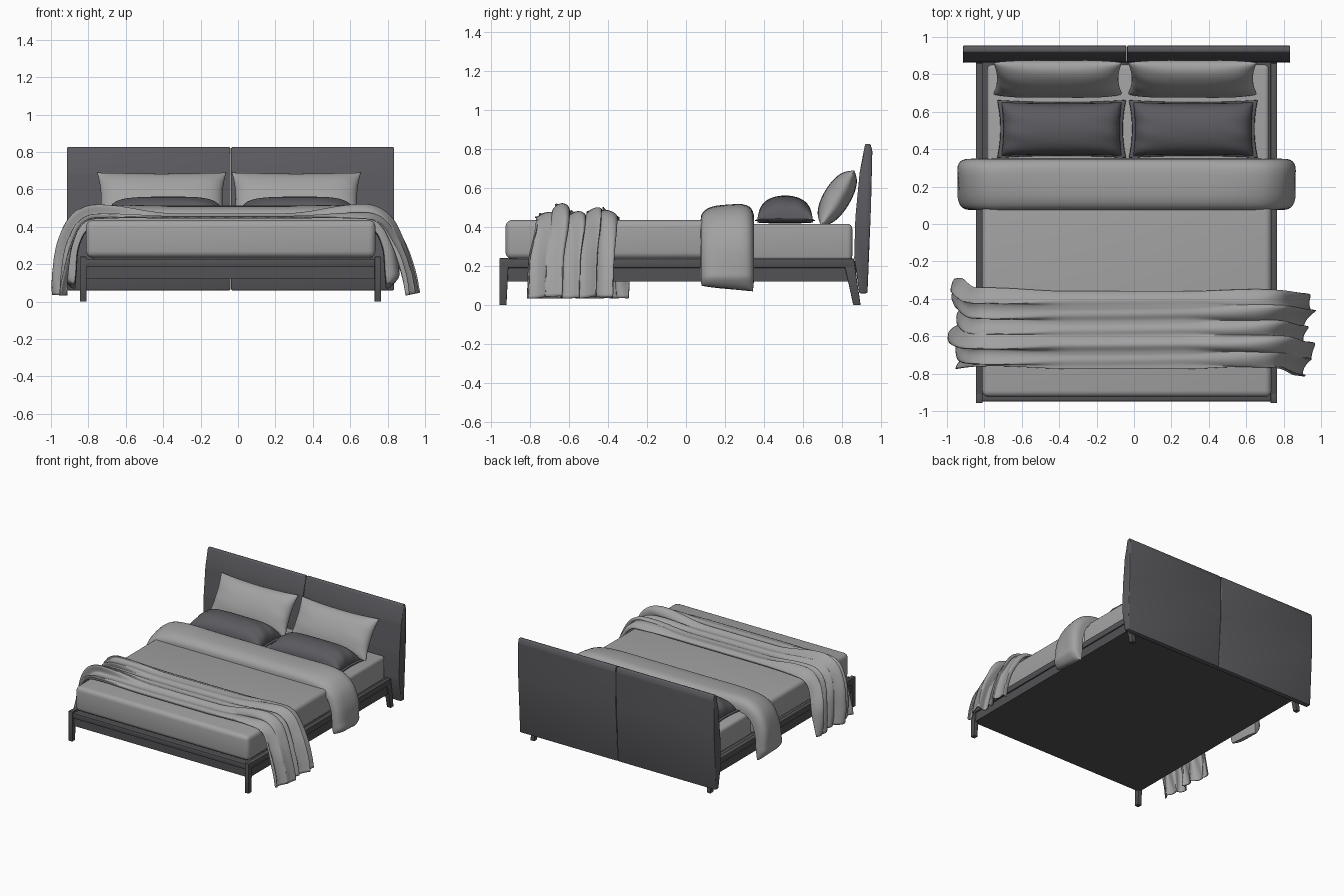
import bpy, bmesh, math
from mathutils import Vector, Matrix

if "Cube" in bpy.data.objects:
    bpy.data.objects.remove(bpy.data.objects["Cube"])


def material(name, rgb):
    m = bpy.data.materials.new(name)
    m.diffuse_color = (*rgb, 1)
    m.use_nodes = True
    m.node_tree.nodes["Principled BSDF"].inputs["Base Color"].default_value = m.diffuse_color
    return m


LINEN = material("light linen", (0.36, 0.36, 0.36))
DARK = material("charcoal fabric", (0.105, 0.103, 0.115))
FRAME = material("dark frame", (0.085, 0.084, 0.09))


def finish(name, bm, mat, bevel=0.0, segments=2):
    if bevel:
        bmesh.ops.bevel(bm, geom=bm.edges[:], offset=bevel, segments=segments,
                        affect='EDGES', profile=0.5)
    bmesh.ops.recalc_face_normals(bm, faces=bm.faces[:])
    me = bpy.data.meshes.new(name)
    bm.to_mesh(me)
    bm.free()
    me.materials.append(mat)
    ob = bpy.data.objects.new(name, me)
    bpy.context.collection.objects.link(ob)
    return ob


def prism(name, bottom, top, z0, z1, mat, bevel=0.0, segments=2):
    """Box between two rectangles (x0, x1, y0, y1) at two heights."""
    bm = bmesh.new()
    ring = lambda r, z: [bm.verts.new((x, y, z)) for x, y in
                         ((r[0], r[2]), (r[1], r[2]), (r[1], r[3]), (r[0], r[3]))]
    a, b = ring(bottom, z0), ring(top, z1)
    bm.faces.new(a)
    bm.faces.new(b)
    for i in range(4):
        j = (i + 1) % 4
        bm.faces.new((a[i], a[j], b[j], b[i]))
    return finish(name, bm, mat, bevel, segments)


def box(name, rect, z0, z1, mat, bevel=0.0, segments=2):
    return prism(name, rect, rect, z0, z1, mat, bevel, segments)


def loft(name, rows, mat, closed=False):
    """Skin rows of points; closed rows become a capped tube."""
    bm = bmesh.new()
    vs = [[bm.verts.new(p) for p in r] for r in rows]
    n = len(rows[0])
    for a, b in zip(vs, vs[1:]):
        for i in range(n if closed else n - 1):
            j = (i + 1) % n
            bm.faces.new((a[i], a[j], b[j], b[i]))
    if closed:
        bm.faces.new(vs[0])
        bm.faces.new(vs[-1])
    return finish(name, bm, mat)


def spline(pts, n):
    """Catmull-Rom curve through pts, n steps per span."""
    p = [Vector(q) for q in pts]
    p = [2 * p[0] - p[1]] + p + [2 * p[-1] - p[-2]]
    out = []
    for i in range(1, len(p) - 2):
        a, b, c, d = p[i - 1:i + 3]
        for k in range(n):
            t = k / n
            out.append(0.5 * (2 * b + (c - a) * t + (2 * a - 5 * b + 4 * c - d) * t * t
                              + (3 * b - a - 3 * c + d) * t ** 3))
    return out + [p[-2]]


def with_normals(path):
    """Left-hand normals, pointing up and outward on a left-to-right drape."""
    res = []
    for i, p in enumerate(path):
        t = (path[min(i + 1, len(path) - 1)] - path[max(i - 1, 0)]).normalized()
        res.append((p, Vector((-t.y, t.x))))
    return res


def smooth(x, a, b):
    t = max(0, min(1, (x - a) / (b - a)))
    return t * t * (3 - 2 * t)


def pillow(name, hw, hl, up, down, power, matrix, mat, pinch=0.05, n=28):
    """Cushion from two domed sheets meeting in a pinched seam."""
    bm = bmesh.new()
    s = [math.sin(math.pi / 2 * (2 * i / n - 1)) for i in range(n + 1)]
    for h in (up, -down):
        g = []
        for u in s:
            row = []
            for v in s:
                dome = (max(0, 1 - u ** 4) * max(0, 1 - v * v)) ** power
                crease = 1 + 0.05 * math.sin(9 * v + 4 * u) * abs(u) ** 3
                x = hw * u * (1 - pinch * u * u * (1 - v * v))
                y = hl * v * (1 - pinch * 1.5 * v * v * (1 - u * u))
                row.append(bm.verts.new(matrix @ Vector((x, y, h * dome * crease))))
            g.append(row)
        for i in range(n):
            for j in range(n):
                bm.faces.new((g[i][j], g[i + 1][j], g[i + 1][j + 1], g[i][j + 1]))
    bmesh.ops.remove_doubles(bm, verts=bm.verts[:], dist=1e-5)
    return finish(name, bm, mat)


CX = -0.04  # centre line of bed

# Headboard: two padded halves with a curved, leaning side profile
profile = [(0.888, 0.06), (0.862, 0.24), (0.868, 0.45), (0.89, 0.68), (0.918, 0.826),
           (0.945, 0.826), (0.955, 0.79), (0.948, 0.5), (0.93, 0.06)]
for side, x0, x1 in (("left", -0.915, -0.041), ("right", -0.037, 0.835)):
    bm = bmesh.new()
    a, b = ([bm.verts.new((x, y, z)) for y, z in profile] for x in (x0, x1))
    bm.faces.new(a)
    bm.faces.new(b)
    for i in range(len(a)):
        j = (i + 1) % len(a)
        bm.faces.new((a[i], a[j], b[j], b[i]))
    finish("headboard_" + side, bm, DARK, 0.007, 2)

# Bed frame: recessed base, upper lip rails and legs
box("frame_base", (-0.835, 0.755, -0.935, 0.87), 0.12, 0.225, FRAME)
for side, s in (("left", -1), ("right", 1)):
    xo, xi = CX + s * 0.805, CX + s * 0.77
    xa, xb = min(xo, xi), max(xo, xi)
    box("side_rail_" + side, (xa, xb, -0.955, 0.86), 0.19, 0.238, FRAME, 0.004)
    prism("front_leg_" + side, (xa, xb, -0.957, -0.92), (xa, xb, -0.957, -0.908),
          0, 0.24, FRAME, 0.004)
    prism("rear_leg_" + side, (xa, xb, 0.857, 0.895), (xa, xb, 0.805, 0.86),
          0, 0.236, FRAME, 0.004)
box("front_rail", (-0.82, 0.74, -0.948, -0.91), 0.185, 0.228, FRAME, 0.004)

# Mattress and the fitted cover over its front part
box("mattress", (-0.785, 0.722, -0.88, 0.852), 0.225, 0.416, LINEN, 0.025, 4)
box("bed_cover", (-0.812, 0.735, -0.925, 0.30), 0.235, 0.436, LINEN, 0.035, 5)

# Puffy folded-over duvet end that hangs down both sides
path = spline([(-0.875, 0.07), (-0.868, 0.16), (-0.855, 0.29), (-0.80, 0.39), (-0.67, 0.428),
               (-0.3, 0.43), (0.2, 0.43), (0.59, 0.428), (0.72, 0.39), (0.775, 0.29),
               (0.788, 0.16), (0.795, 0.07)], 7)
rings = []
for k, (p, nrm) in enumerate(with_normals(path)):
    end = min(k, len(path) - 1 - k)
    taper = math.sqrt(min(1, (end + 0.5) / 6))
    h = smooth(abs(p.x - CX), 0.4, 0.75)
    ring = []
    for i in range(32):
        a = 2 * math.pi * i / 32
        c, s = math.cos(a), math.sin(a)
        y = 0.212 + 0.137 * math.copysign(abs(c) ** 0.6, c) * (0.93 + 0.07 * taper)
        off = abs(s) ** 0.7 * (0.082 + 0.012 * c + 0.008 * h * math.sin(14 * y + 9 * p.y))
        off = off * taper if s > 0 else -0.006 * abs(s)
        q = p + nrm * off
        ring.append((q.x, y, q.y + 0.02 * (1 - taper) * (1 - c)))
    rings.append(ring)
loft("folded_duvet", rings, LINEN, closed=True)

# Crumpled throw blanket: long folds on top, deep pleats on the hanging ends
path = spline([(-0.915, 0.033), (-0.91, 0.15), (-0.885, 0.31), (-0.82, 0.425), (-0.68, 0.448),
               (-0.3, 0.448), (0.2, 0.448), (0.6, 0.448), (0.745, 0.425), (0.82, 0.31),
               (0.875, 0.15), (0.90, 0.033)], 7)
rows, NV = [], 90
for k, (p, nrm) in enumerate(with_normals(path)):
    u = k / (len(path) - 1)
    h = smooth(abs(p.x - CX), 0.3, 0.74)
    hang = smooth(0.45 - p.y, 0.02, 0.25)
    y0 = -0.775 - 0.035 * hang * (u > 0.5)
    y1 = -0.36 + (0.055 if u < 0.5 else -0.01) * hang
    row = []
    for i in range(NV + 1):
        v = i / NV
        edge = (4 * v * (1 - v)) ** 0.4
        big = 0.5 + 0.5 * math.cos(2 * math.pi * 1.92 * (v - 0.32 + 0.08 * (u - 0.5)))
        fine = 0.5 + 0.5 * math.cos(2 * math.pi * (5.1 * v + 0.5 * u) + 2 * math.sin(5 * u))
        f = 0.6 * big ** 2 + 0.4 * fine ** 1.5
        off = (0.022 + 0.058 * h) * f * (edge * (1 - hang) + hang)
        lean = 0.018 * h * math.sin(2 * math.pi * (5.1 * v + 0.5 * u))
        q = p + nrm * off
        row.append((max(-0.996, min(0.996, q.x)), y0 + (y1 - y0) * v + lean, max(0.033, q.y)))
    rows.append(row)
throw = loft("throw_blanket", rows, LINEN)
sol = throw.modifiers.new("thickness", 'SOLIDIFY')
sol.thickness = 0.007
sol.offset = 0

# Pillows: light ones leaning on the headboard, dark flanged ones lying in front
lean = Matrix.Rotation(math.radians(59), 4, 'X')
for side, xl, xd in (("left", -0.408, -0.387), ("right", 0.312, 0.317)):
    pillow("light_pillow_" + side, 0.345, 0.165, 0.075, 0.065, 0.5,
           Matrix.Translation((xl, 0.778, 0.548)) @ lean, LINEN, 0.06)
    pillow("dark_pillow_" + side, 0.322, 0.143, 0.137, 0.006, 0.33,
           Matrix.Translation((xd, 0.508, 0.424)), DARK, 0.03)
    pillow("pillow_flange_" + side, 0.345, 0.155, 0.016, 0.006, 0.3,
           Matrix.Translation((xd, 0.508, 0.432)), DARK, 0.05)

# Smooth shading with crisp edges
bpy.ops.object.select_all(action='SELECT')
bpy.context.view_layer.objects.active = throw
bpy.ops.object.shade_smooth_by_angle(angle=math.radians(40))
